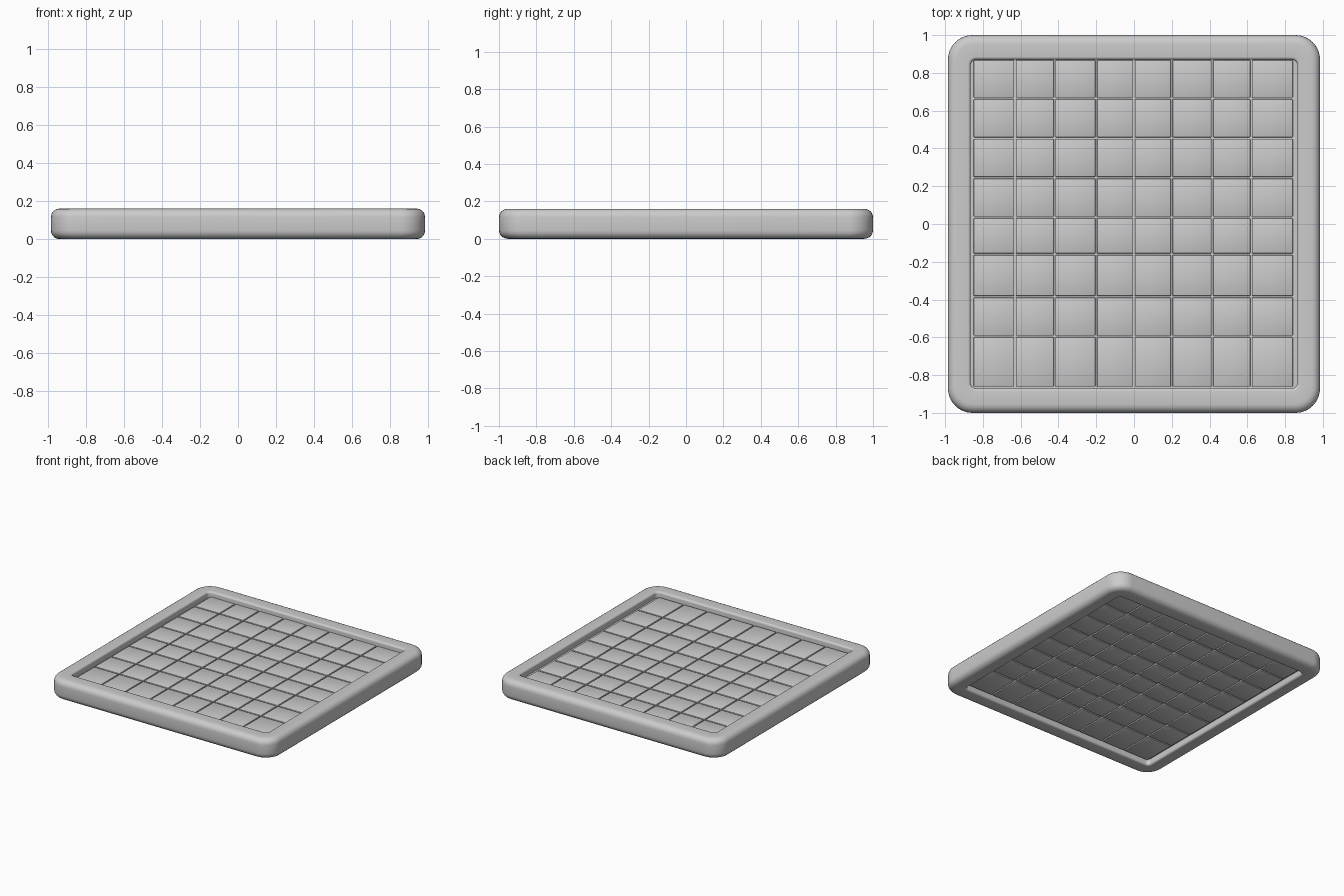
import bpy, bmesh, math

if "Cube" in bpy.data.objects:
    bpy.data.objects.remove(bpy.data.objects["Cube"])

# One flat colour for the whole board
grey = bpy.data.materials.new("plain grey")
grey.diffuse_color = (0.6, 0.6, 0.6, 1)
grey.use_nodes = True
grey.node_tree.nodes["Principled BSDF"].inputs["Base Color"].default_value = grey.diffuse_color


def make_object(name, bm, angle=35):
    bmesh.ops.recalc_face_normals(bm, faces=bm.faces)
    mesh = bpy.data.meshes.new(name)
    bm.to_mesh(mesh)
    bm.free()
    mesh.materials.append(grey)
    obj = bpy.data.objects.new(name, mesh)
    bpy.context.collection.objects.link(obj)
    bpy.ops.object.select_all(action='DESELECT')
    obj.select_set(True)
    bpy.context.view_layer.objects.active = obj
    bpy.ops.object.shade_smooth_by_angle(angle=math.radians(angle))
    return obj


def rounded_rect(hx, hy, r, steps=8):
    pts = []
    for q, (sx, sy) in enumerate([(1, 1), (-1, 1), (-1, -1), (1, -1)]):
        for i in range(steps + 1):
            a = math.pi / 2 * (q + i / steps)
            pts.append((sx * (hx - r) + r * math.cos(a),
                        sy * (hy - r) + r * math.sin(a)))
    return pts


def add_box(bm, x0, x1, y0, y1, z0, z1, bevel=0.0):
    verts = bmesh.ops.create_cube(bm, size=1)["verts"]
    for v in verts:
        v.co = (x0 if v.co.x < 0 else x1,
                y0 if v.co.y < 0 else y1,
                z0 if v.co.z < 0 else z1)
    if bevel:
        edges = list({e for v in verts for e in v.link_edges})
        bmesh.ops.bevel(bm, geom=edges, offset=bevel, segments=2,
                        profile=0.5, affect='EDGES')


# Frame: closed rounded cross-section swept around a rounded rectangle
H = 0.16
W = 0.125
profile = []
for cx, cz, r, start in [(0.045, 0.045, 0.045, 270), (0.045, H - 0.045, 0.045, 180),
                         (W - 0.015, H - 0.015, 0.015, 90), (W - 0.015, 0.015, 0.015, 0)]:
    for i in range(6):
        a = math.radians(start - 90 * i / 5)
        profile.append((cx + r * math.cos(a), cz + r * math.sin(a)))

bm = bmesh.new()
rings = []
for t, z in profile:
    loop = rounded_rect(0.985 - t * 0.96, 1.0 - t * 1.04, 0.13 - t * 0.8)
    rings.append([bm.verts.new((x, y, z)) for x, y in loop])
for k, a in enumerate(rings):
    b = rings[(k + 1) % len(rings)]
    for i in range(len(a)):
        j = (i + 1) % len(a)
        bm.faces.new((a[i], a[j], b[j], b[i]))
make_object("frame", bm)

# Core slab seen at the bottom of the grooves
bm = bmesh.new()
add_box(bm, -0.89, 0.89, -0.9, 0.9, 0.05, 0.11)
make_object("core_slab", bm)

# Tiles: 8 x 8 grid standing out of the slab above and below
xs = [-0.853, -0.63, -0.42, -0.20, 0.0, 0.20, 0.415, 0.62, 0.845]
ys = [-0.865, -0.595, -0.385, -0.16, 0.035, 0.245, 0.455, 0.665, 0.872]
g = 0.004
bm = bmesh.new()
for x0, x1 in zip(xs, xs[1:]):
    for y0, y1 in zip(ys, ys[1:]):
        add_box(bm, x0 + g, x1 - g, y0 + g, y1 - g, 0.037, 0.123, 0.005)
make_object("tiles", bm)
